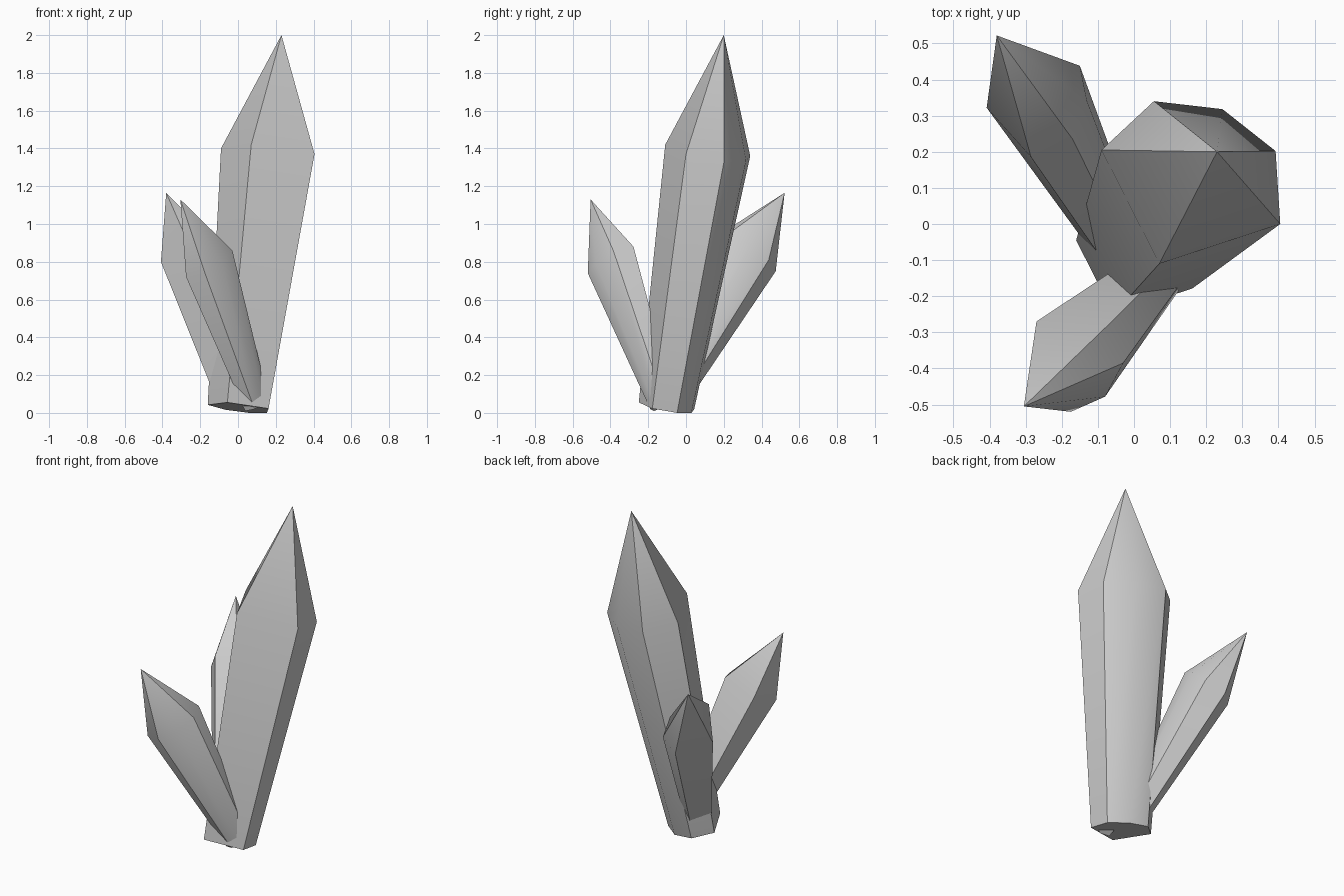
import bpy, bmesh
from math import radians
from mathutils import Vector

if "Cube" in bpy.data.objects:
    bpy.data.objects.remove(bpy.data.objects["Cube"])


def crystal(name, shoulder, tip, foot, taper):
    """Six-sided shard: the shoulder ring closes to a tip and tapers to a foot."""
    bm = bmesh.new()
    ring = [Vector(p) for p in shoulder]
    centre = sum(ring, Vector()) / len(ring)
    top = [bm.verts.new(p) for p in ring]
    low = [bm.verts.new(Vector(foot) + (p - centre) * taper) for p in ring]
    apex = bm.verts.new(tip)
    n = len(ring)
    for i in range(n):
        j = (i + 1) % n
        bm.faces.new((low[i], low[j], top[j], top[i]))
        bm.faces.new((top[i], top[j], apex))
    bm.faces.new(low[::-1])
    bmesh.ops.recalc_face_normals(bm, faces=bm.faces)
    mesh = bpy.data.meshes.new(name)
    bm.to_mesh(mesh)
    bm.free()
    obj = bpy.data.objects.new(name, mesh)
    bpy.context.collection.objects.link(obj)
    bpy.ops.object.select_all(action='DESELECT')
    obj.select_set(True)
    bpy.context.view_layer.objects.active = obj
    bpy.ops.object.shade_smooth_by_angle(angle=radians(35))
    return obj


# Tall central shard
crystal("main_crystal",
        [(-.09, .205, 1.40), (.07, -.11, 1.42), (.405, 0, 1.37),
         (.392, .202, 1.335), (.245, .318, 1.335), (.055, .34, 1.36)],
        (.23, .20, 2.0), (.015, -.075, .023), .65)

# Small shard leaning to the front left
crystal("front_crystal",
        [(-.27, -.27, .81), (-.275, -.48, .72), (-.175, -.52, .74),
         (-.08, -.478, .79), (-.03, -.385, .86), (-.07, -.278, .88)],
        (-.305, -.505, 1.13), (.10, -.13, .05), .5)

# Small shard leaning to the back left
crystal("back_crystal",
        [(-.408, .322, .80), (-.285, .185, .95), (-.17, .235, .955),
         (-.13, .34, .89), (-.15, .438, .81), (-.26, .475, .75)],
        (-.38, .522, 1.165), (-.02, -.085, .08), .5)
